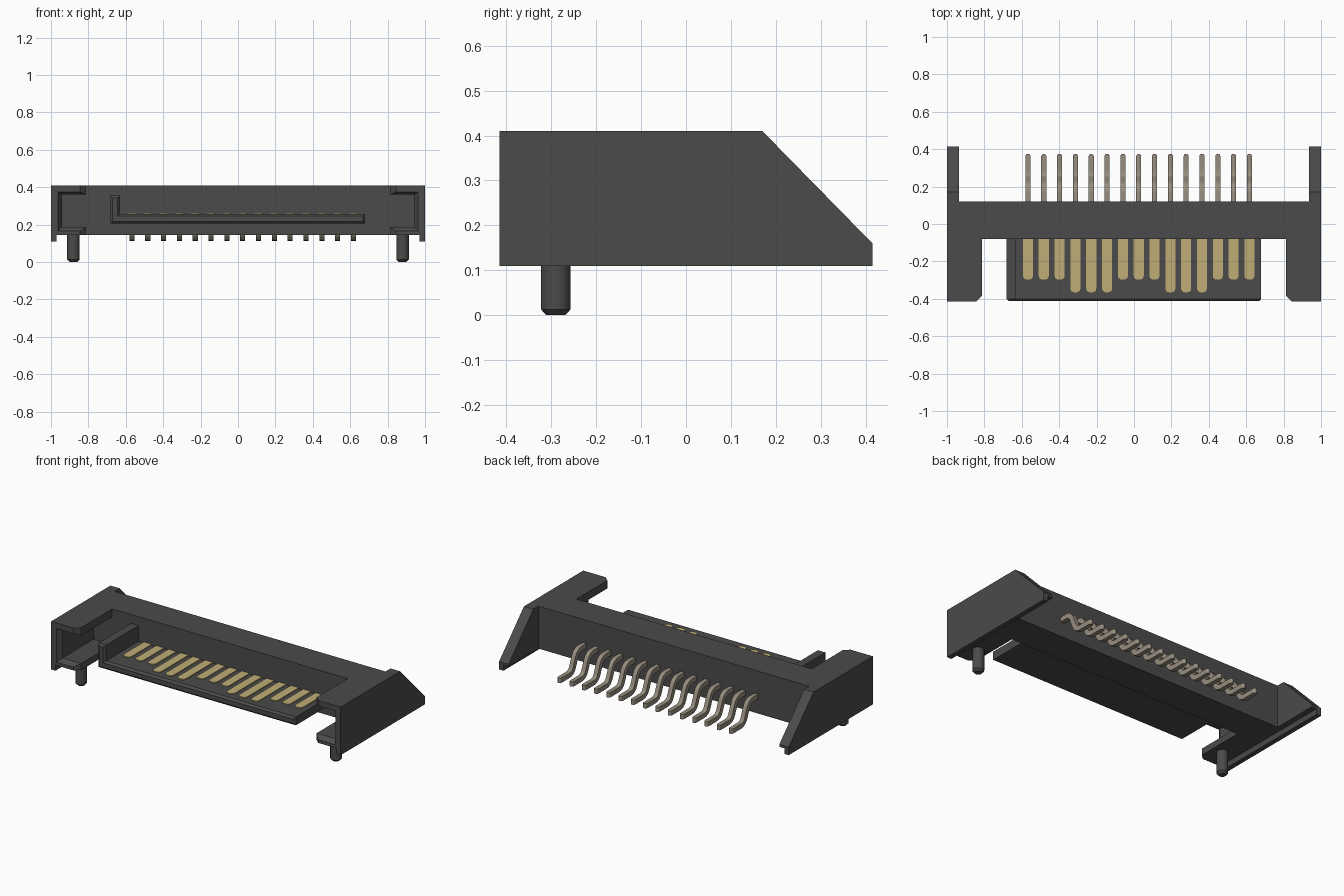
import bpy, bmesh, math
from mathutils import Vector

old = bpy.data.objects.get("Cube")
if old:
    bpy.data.objects.remove(old, do_unlink=True)


def material(name, rgb, rough=0.6):
    m = bpy.data.materials.new(name)
    m.use_nodes = True
    m.diffuse_color = (*rgb, 1)
    bsdf = next(n for n in m.node_tree.nodes if n.type == 'BSDF_PRINCIPLED')
    bsdf.inputs["Base Color"].default_value = (*rgb, 1)
    bsdf.inputs["Roughness"].default_value = rough
    return m


BLACK = material("black plastic", (0.07, 0.07, 0.07))
GOLD = material("gold contact", (0.53, 0.42, 0.18))
TIN = material("dull tin", (0.31, 0.27, 0.21))


def loft(name, rings, mat):
    """Skin a list of equal length closed rings and cap both ends."""
    bm = bmesh.new()
    vs = [[bm.verts.new(p) for p in r] for r in rings]
    n = len(rings[0])
    for a, b in zip(vs, vs[1:]):
        for i in range(n):
            j = (i + 1) % n
            bm.faces.new((a[i], a[j], b[j], b[i]))
    bm.faces.new(vs[0])
    bm.faces.new(vs[-1])
    bmesh.ops.recalc_face_normals(bm, faces=bm.faces)
    me = bpy.data.meshes.new(name)
    bm.to_mesh(me)
    bm.free()
    me.materials.append(mat)
    ob = bpy.data.objects.new(name, me)
    bpy.context.collection.objects.link(ob)
    return ob


def box(name, x0, x1, y0, y1, z0, z1, mat):
    ring = [(x0, y0), (x1, y0), (x1, y1), (x0, y1)]
    return loft(name, [[(x, y, z) for x, y in ring] for z in (z0, z1)], mat)


def strip(name, x, path, thick, mat):
    """Flat bar in the yz plane; path holds (y, z, half width)."""
    rings = []
    for i, (y, z, w) in enumerate(path):
        a, b = path[max(i - 1, 0)], path[min(i + 1, len(path) - 1)]
        d = Vector((b[0] - a[0], b[1] - a[1])).normalized()
        ny, nz = -d.y * thick / 2, d.x * thick / 2
        rings.append([(x - w, y - ny, z - nz), (x + w, y - ny, z - nz),
                      (x + w, y + ny, z + nz), (x - w, y + ny, z + nz)])
    return loft(name, rings, mat)


def round_tip(y_end, z, w, r, sign):
    """Path points that round off the end of a strip."""
    angles = [math.radians(a) for a in (0, 30, 55, 75, 88)]
    return [(y_end + sign * r * (math.sin(a) - 1), z, w - r + r * math.cos(a)) for a in angles]


def fillet(points, r, steps=4):
    """Round the inner corners of a 2D path."""
    pts = [Vector(p) for p in points]
    out = [pts[0]]
    for a, b, c in zip(pts, pts[1:], pts[2:]):
        p, q = b + (a - b).normalized() * r, b + (c - b).normalized() * r
        for i in range(steps + 1):
            t = i / steps
            out.append(p * (1 - t) ** 2 + b * (2 * t * (1 - t)) + q * t * t)
    return out


# Rear crossbar of the housing
box("housing_crossbar", -1, 1, -0.08, 0.12, 0.145, 0.41, BLACK)


# Guide arm section: a C open towards the middle, with a lip below
def arm_ring(s, y, tip, wall, low, high):
    pts = [(tip, 0.41), (1, 0.41), (1, 0.11), (0.97, 0.11), (0.97, 0.145), (tip, 0.145),
           (tip, low), (wall, low), (wall, high), (tip, high)]
    return [(s * x, y, z) for x, z in pts]


for side, s in (("left", 1), ("right", -1)):
    # Arm with a flared mouth and chamfered front corner
    loft(side + "_guide_arm", [arm_ring(s, -0.415, 0.845, 0.963, 0.165, 0.375),
                               arm_ring(s, -0.385, 0.813, 0.942, 0.186, 0.36),
                               arm_ring(s, -0.08, 0.813, 0.942, 0.186, 0.36)], BLACK)
    # Sloping rear wing
    wing = [(0.12, 0.145), (0.415, 0.145), (0.415, 0.16), (0.17, 0.41), (0.12, 0.41)]
    loft(side + "_rear_wing", [[(s * x, y, z) for y, z in wing] for x in (0.935, 1)], BLACK)
    # Lip along the bottom outer edge
    box(side + "_bottom_lip", min(s * 0.97, s), max(s * 0.97, s), -0.08, 0.415, 0.11, 0.145, BLACK)
    # Locating peg with chamfered end
    n = 24
    peg = loft(side + "_locating_peg",
               [[(s * 0.88 + r * math.cos(2 * math.pi * i / n),
                  -0.29 + r * math.sin(2 * math.pi * i / n), z) for i in range(n)]
                for r, z in ((0.021, 0), (0.033, 0.013), (0.033, 0.15))], BLACK)
    bpy.ops.object.select_all(action='DESELECT')
    peg.select_set(True)
    bpy.context.view_layer.objects.active = peg
    bpy.ops.object.shade_smooth_by_angle(angle=math.radians(30))


# L-shaped tongue with chamfered front edges
def tongue_ring(y, i):
    pts = [(-0.682 + i, 0.205 + i), (0.68 - i, 0.205 + i), (0.68 - i, 0.257 - i),
           (-0.631 - i, 0.257 - i), (-0.631 - i, 0.355 - i), (-0.682 + i, 0.355 - i)]
    return [(x, y, z) for x, z in pts]


loft("tongue", [tongue_ring(-0.412, 0.012), tongue_ring(-0.40, 0), tongue_ring(-0.075, 0)], BLACK)

# Contacts on the tongue and bent solder pins behind
bends = fillet([(0.11, 0.25), (0.20, 0.25), (0.25, 0.128), (0.36, 0.128)], 0.035)
for i in range(15):
    x = -0.567 + i * 0.0846
    end = -0.365 if (i // 3) % 2 else -0.297
    strip(f"contact_{i + 1}", x, [(-0.08, 0.258, 0.027)] + round_tip(end, 0.258, 0.027, 0.02, -1),
          0.009, GOLD)
    path = [(p.x, p.y, 0.0135) for p in bends] + round_tip(0.375, 0.128, 0.0135, 0.0125, 1)
    strip(f"solder_pin_{i + 1}", x, path, 0.03, TIN)
